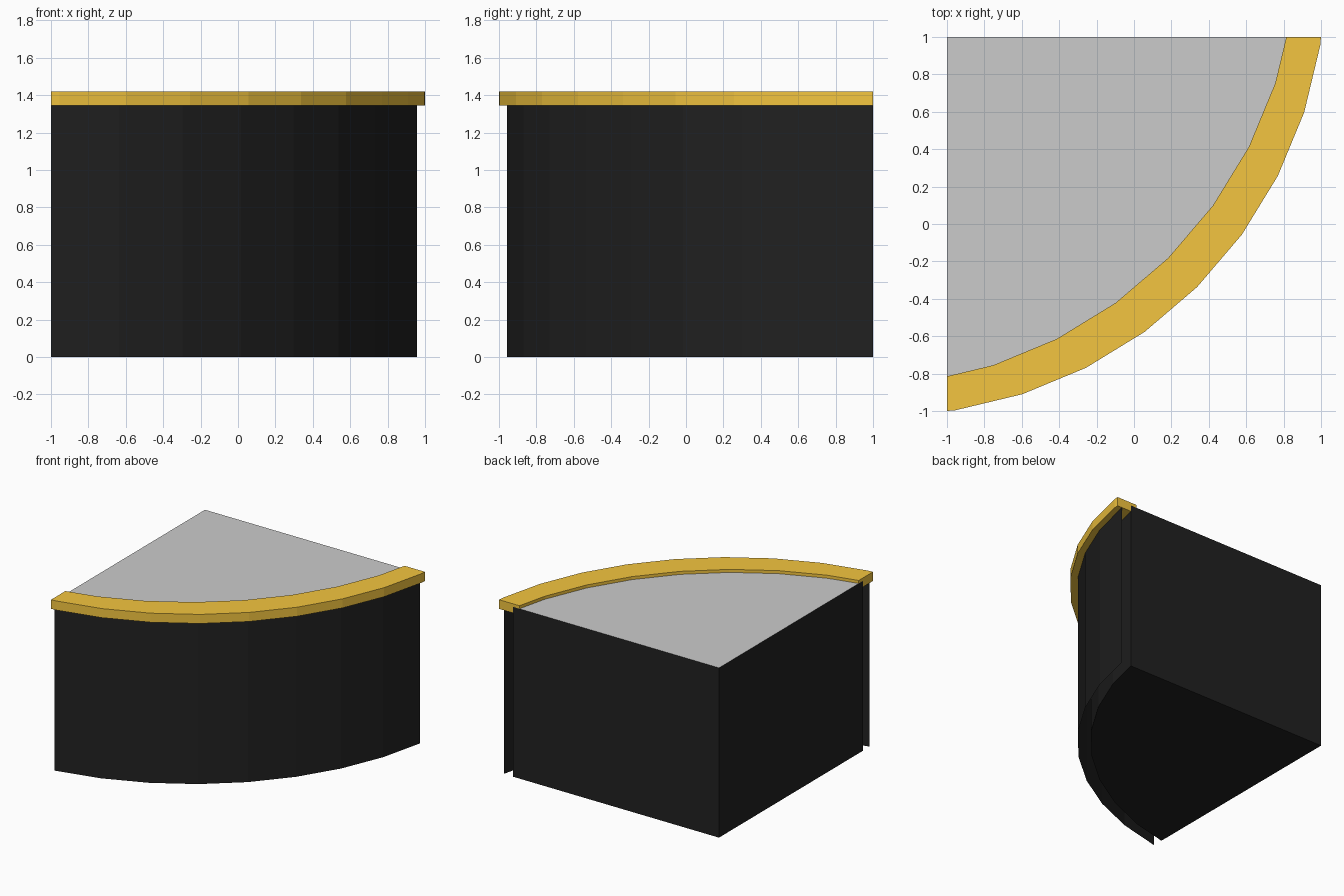
import bpy
from math import cos, sin, radians
from mathutils import Vector

if "Cube" in bpy.data.objects:
    bpy.data.objects.remove(bpy.data.objects["Cube"])

R, C = 2.348, 1.323        # arc radius and offset of its centre from the origin
CORNER = Vector((-1.0, 1.0))


def material(name, rgb):
    m = bpy.data.materials.new(name)
    m.diffuse_color = (*rgb, 1)
    m.use_nodes = True
    m.node_tree.nodes["Principled BSDF"].inputs["Base Color"].default_value = m.diffuse_color
    return m


def arc(shift, lim=1.0):
    """Nine-degree-step arc slid towards the back corner, clipped to x >= -lim, y <= lim."""
    pts = [Vector((-C - shift + R * cos(radians(a)), C + shift + R * sin(radians(a))))
           for a in range(9, -100, -9)]
    out = []
    for p, q in zip(pts, pts[1:]):
        t0, t1 = 0.0, 1.0
        if p.y > lim:
            t0 = (p.y - lim) / (p.y - q.y)
        if q.x < -lim:
            t1 = (p.x + lim) / (p.x - q.x)
        if t0 < 1 and t1 > 0:
            if not out:
                out.append(p.lerp(q, t0))
            out.append(p.lerp(q, t1))
    return out


def add(name, verts, faces, mat=None):
    me = bpy.data.meshes.new(name)
    me.from_pydata(verts, [], faces)
    if mat:
        me.materials.append(mat)
    ob = bpy.data.objects.new(name, me)
    bpy.context.collection.objects.link(ob)
    return ob


def at(pts, z):
    return [(p.x, p.y, z) for p in pts]


black = material("black_panel", (0.015, 0.015, 0.015))
gold = material("amber_wood", (0.9, 0.56, 0.05))

# Solid quarter-round cabinet: black sides and base
plan = [CORNER] + arc(0.11)[::-1]
n = len(plan)
sides = [(i, (i + 1) % n, n + (i + 1) % n, n + i) for i in range(n)]
add("cabinet_body", at(plan, 0) + at(plan, 1.395),
    sides + [tuple(range(n))[::-1]], black)

# Grey work surface on the cabinet
add("work_surface", at(plan, 1.395), [tuple(range(n))])

# Thin curved front panel, standing clear of the cabinet
p = arc(0.04)[::-1]
n = len(p)
add("front_panel", at(p, 0) + at(p, 1.345),
    [(i, i + 1, n + i + 1, n + i) for i in range(n - 1)], black)

# Curved counter rail: closed strip between the arc and its shifted copy
outer, inner = arc(0, 0.9995)[::-1], arc(0.155, 0.9995)[::-1]
n, m = len(outer), len(inner)
ring = outer + inner[::-1]
k = len(ring)
add("counter_rail", at(ring, 1.345) + at(ring, 1.42),
    [(i, (i + 1) % k, k + (i + 1) % k, k + i) for i in range(k)]
    + [tuple(range(k))[::-1], tuple(range(k, 2 * k))], gold)
